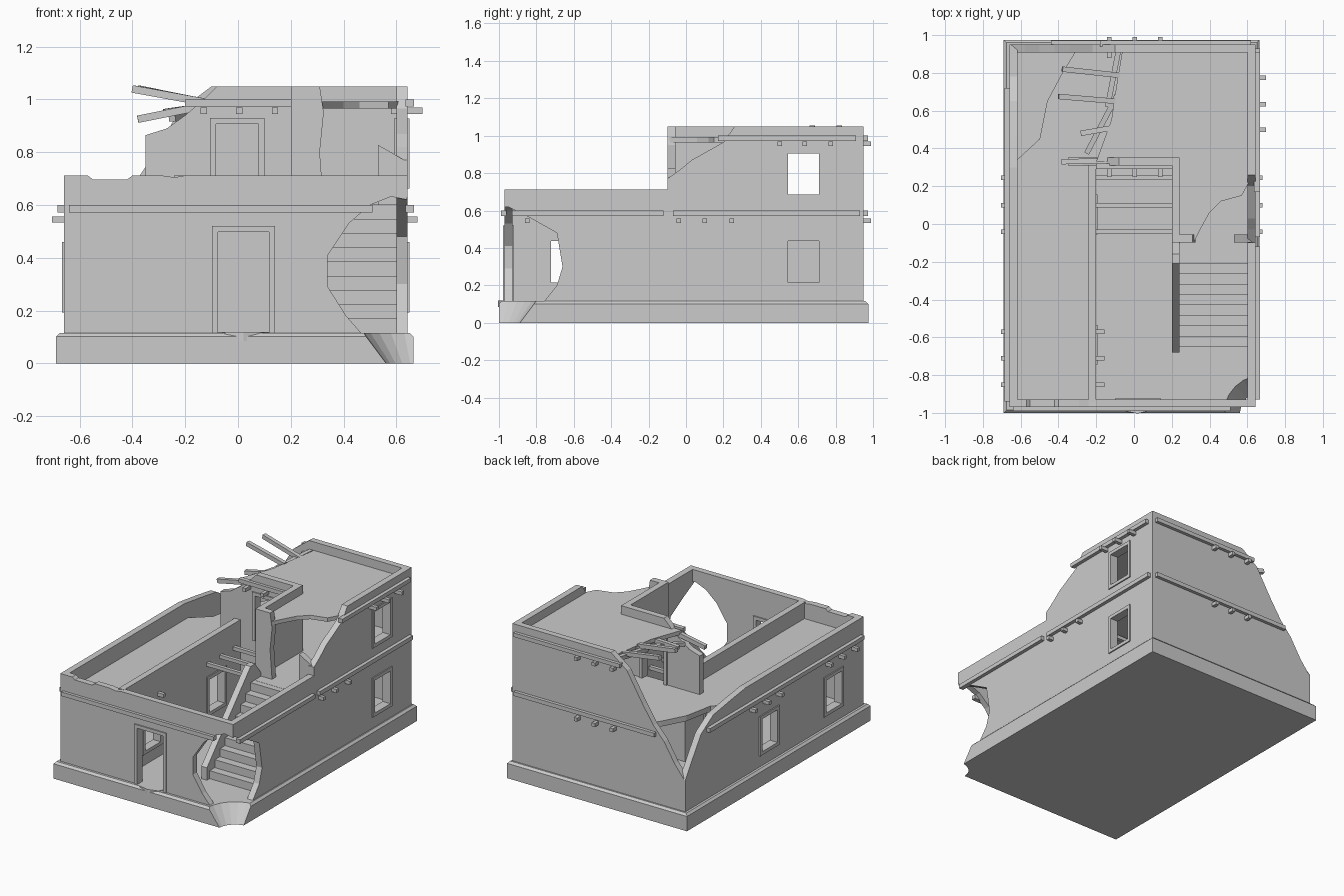
import bpy, bmesh
from mathutils import Vector


def finish(name, bm):
    bmesh.ops.recalc_face_normals(bm, faces=bm.faces)
    me = bpy.data.meshes.new(name)
    bm.to_mesh(me)
    bm.free()
    ob = bpy.data.objects.new(name, me)
    bpy.context.collection.objects.link(ob)
    return ob


def slab(name, axis, pts, a, b):
    """Extrude a 2D outline along an axis from a to b."""
    to3 = {'x': lambda u, v, w: (w, u, v), 'y': lambda u, v, w: (u, w, v), 'z': lambda u, v, w: (u, v, w)}[axis]
    bm = bmesh.new()
    lo = [bm.verts.new(to3(u, v, a)) for u, v in pts]
    hi = [bm.verts.new(to3(u, v, b)) for u, v in pts]
    bm.faces.new(lo)
    bm.faces.new(hi)
    n = len(pts)
    for i in range(n):
        j = (i + 1) % n
        bm.faces.new((lo[i], lo[j], hi[j], hi[i]))
    return finish(name, bm)


def rect(u0, u1, v0, v1):
    return [(u0, v0), (u1, v0), (u1, v1), (u0, v1)]


def box(name, x0, x1, y0, y1, z0, z1):
    return slab(name, 'z', rect(x0, x1, y0, y1), z0, z1)


def cut(ob, cutter):
    cutter.hide_render = True
    m = ob.modifiers.new("cut", 'BOOLEAN')
    m.operation, m.object, m.solver = 'DIFFERENCE', cutter, 'EXACT'
    bpy.context.view_layer.objects.active = ob
    bpy.ops.object.modifier_apply(modifier=m.name)
    bpy.data.objects.remove(cutter)


def opening(wall, name, axis, u0, u1, v0, v1, a, b, sill=True):
    """Cut a framed hole in a wall lying between a and b on the axis."""
    cut(wall, slab("cutter", axis, rect(u0, u1, v0, v1), a - 0.1, b + 0.1))
    t, p = 0.023, 0.008
    if sill:
        outer = rect(u0 - t, u1 + t, v0 - t, v1 + t)
        fr = slab(name, axis, outer, a - p, b + p)
        cut(fr, slab("cutter", axis, rect(u0, u1, v0, v1), a - 0.1, b + 0.1))
    else:
        slab(name, axis, [(u0 - t, v0), (u0, v0), (u0, v1), (u1, v1), (u1, v0), (u1 + t, v0),
                          (u1 + t, v1 + t), (u0 - t, v1 + t)], a - p, b + p)


def beam(name, p, q, r=0.012):
    """Square timber between two points."""
    p, q = Vector(p), Vector(q)
    d = (q - p).normalized()
    s = d.cross(Vector((0, 0, 1))).normalized() * r
    u = s.cross(d).normalized() * r
    bm = bmesh.new()
    ends = [[bm.verts.new(c + s * i + u * j) for i, j in ((-1, -1), (1, -1), (1, 1), (-1, 1))] for c in (p, q)]
    for e in ends:
        bm.faces.new(e)
    for i in range(4):
        j = (i + 1) % 4
        bm.faces.new((ends[0][i], ends[0][j], ends[1][j], ends[1][i]))
    return finish(name, bm)


# Plinth with chamfered top edge and broken corner
plinth = box("plinth", -0.69, 0.665, -1.0, 0.975, 0, 0.115)
bv = plinth.modifiers.new("chamfer", 'BEVEL')
bv.width, bv.segments, bv.limit_method = 0.014, 1, 'WEIGHT'
attr = plinth.data.attributes.new("bevel_weight_edge", 'FLOAT', 'EDGE')
for e in plinth.data.edges:
    if all(plinth.data.vertices[v].co.z > 0.1 for v in e.vertices):
        attr.data[e.index].value = 1.0
bpy.context.view_layer.objects.active = plinth
bpy.ops.object.modifier_apply(modifier="chamfer")
bm = bmesh.new()
bmesh.ops.create_cone(bm, cap_ends=True, segments=24, radius1=0.11, radius2=0.23, depth=0.16)
bmesh.ops.translate(bm, verts=bm.verts, vec=(0.685, -1.01, 0.06))
cut(plinth, finish("cutter", bm))

# Front wall, broken at the right corner, with a doorway
front = slab("front_wall", 'y', [(-0.66, 0.1), (0.48, 0.1), (0.41, 0.18), (0.34, 0.29), (0.34, 0.41),
             (0.42, 0.53), (0.5, 0.6), (0.58, 0.632), (0.64, 0.62), (0.64, 0.712), (-0.2, 0.712), (-0.24, 0.705),
             (-0.29, 0.712), (-0.4, 0.712), (-0.42, 0.697), (-0.55, 0.697), (-0.57, 0.712), (-0.66, 0.712)],
             -0.97, -0.928)
opening(front, "front_door_frame", 'y', -0.075, 0.118, 0.09, 0.498, -0.97, -0.928, False)
slab("door_threshold", 'z', [(-0.075, -0.93), (0.118, -0.93), (0.09, -0.985), (0.02, -1.004), (-0.05, -0.99)], 0.085, 0.118)

# Right wall, rising to two storeys at the back
right = slab("right_wall", 'x', [(-0.77, 0.1), (0.95, 0.1), (0.95, 1.05), (0.26, 1.05), (0.2, 0.965),
             (0.03, 0.87), (-0.03, 0.82), (-0.1, 0.77), (-0.1, 0.712), (-0.97, 0.712), (-0.97, 0.63), (-0.85, 0.57),
             (-0.69, 0.48), (-0.66, 0.3), (-0.69, 0.2)], 0.6, 0.643)
for z0, z1, n in ((0.215, 0.437, "lower"), (0.685, 0.905, "upper")):
    opening(right, n + "_right_window_frame", 'x', 0.545, 0.71, z0, z1, 0.6, 0.643)

# Left wall and courtyard wall with facing windows
left = slab("left_wall", 'x', [(-0.97, 0.1), (0.95, 0.1), (0.95, 0.33), (0.87, 0.45), (0.78, 0.58), (0.65, 0.66),
            (0.46, 0.69), (0.3, 0.712), (-0.97, 0.712)], -0.66, -0.617)
court = slab("courtyard_wall", 'x', rect(-0.94, 0.34, 0.1, 0.712), -0.242, -0.2)
for wall, a, b in ((left, -0.66, -0.617), (court, -0.242, -0.2)):
    for y in (-0.64, 0.05):
        opening(wall, "side_window_frame", 'x', y - 0.082, y + 0.082, 0.215, 0.437, a, b)

# Back wall with collapsed left corner
slab("back_wall", 'y', [(-0.66, 0.1), (0.643, 0.1), (0.643, 1.05), (-0.1, 1.05), (-0.22, 0.96), (-0.34, 0.76),
     (-0.42, 0.64), (-0.5, 0.55), (-0.58, 0.42), (-0.66, 0.32)], 0.908, 0.95)

# Inner wall of the upper storey with doorway
inner = slab("inner_wall", 'y', [(-0.24, 0.1), (0.242, 0.1), (0.242, 1.05), (-0.08, 1.05), (-0.13, 1.0), (-0.2, 0.94),
             (-0.27, 0.89), (-0.35, 0.865), (-0.35, 0.59), (-0.24, 0.59)], 0.31, 0.352)
opening(inner, "upper_door_frame", 'y', -0.083, 0.078, 0.6, 0.907, 0.31, 0.352, False)

# Right room partition and broken front wall stubs
box("room_partition", 0.2, 0.242, -0.098, 0.34, 0.1, 1.05)
slab("room_front_wall", 'y', [(0.2, 0.1), (0.63, 0.1), (0.63, 0.77), (0.58, 0.8), (0.53, 0.828), (0.53, 0.6),
     (0.325, 0.6), (0.31, 0.8), (0.325, 0.95), (0.31, 1.05), (0.2, 1.05)], -0.098, -0.055)

# Upper floor and terrace around the courtyard, then the broken roof
slab("upper_floor", 'z', [(-0.63, -0.95), (-0.22, -0.95), (-0.22, 0.33), (0.22, 0.33), (0.22, -0.17), (0.62, -0.17),
     (0.62, 0.93), (-0.3, 0.93), (-0.38, 0.8), (-0.46, 0.65), (-0.5, 0.45), (-0.63, 0.33)], 0.565, 0.602)
slab("roof", 'z', [(-0.2, 0.33), (0.22, 0.33), (0.22, -0.07), (0.32, -0.09), (0.35, -0.03), (0.4, 0.06), (0.46, 0.12),
     (0.57, 0.15), (0.62, 0.24), (0.62, 0.93), (-0.06, 0.93), (-0.09, 0.75), (-0.12, 0.55)], 0.965, 0.992)

# Staircase with sloping side wall
steps = [(-0.65, 0.1)]
for i in range(9):
    z = 0.115 + (i + 1) * 0.054
    steps += [(-0.65 + i * 0.055, z), (-0.65 + (i + 1) * 0.055, z)]
slab("staircase", 'x', steps + [(-0.1, 0.601), (-0.1, 0.1)], 0.23, 0.61)
slab("stair_side_wall", 'x', [(-0.68, 0.1), (-0.08, 0.1), (-0.08, 0.6), (-0.16, 0.71), (-0.21, 0.71), (-0.68, 0.2)],
     0.2, 0.242)

# String-course bands on the outside walls
for n, c in {"front": (-0.64, 0.51, -0.99, -0.96, 0.572, 0.6), "left": (-0.685, -0.65, -0.94, 0.72, 0.572, 0.6),
             "right_front": (0.635, 0.667, -0.93, -0.12, 0.572, 0.6), "right_back": (0.635, 0.667, -0.07, 0.93, 0.572, 0.6),
             "back": (-0.44, 0.62, 0.94, 0.972, 0.572, 0.6), "right_top": (0.635, 0.667, 0.17, 0.91, 0.973, 1.0),
             "back_top": (-0.18, 0.62, 0.94, 0.972, 0.973, 1.0),
             "inner_top": (-0.2, 0.2, 0.29, 0.32, 0.973, 1.0)}.items():
    box(n + "_band", *c)

# Floor and roof joists poking through the walls
for y in (-0.85, -0.71, -0.57):
    beam("terrace_joist", (-0.705, y, 0.545), (-0.155, y, 0.545))
for y in (-0.04, 0.1, 0.245):
    beam("courtyard_joist", (-0.705, y, 0.545), (0.68, y, 0.545))
for y in (0.5, 0.635, 0.775):
    beam("roof_joist_end", (0.58, y, 0.957), (0.7, y, 0.957))
for x in (-0.13, 0.005, 0.14):
    for z in (0.545, 0.957):
        beam("back_joist_end", (x, 0.88, z), (x, 0.99, z))
    beam("inner_joist_end", (x, 0.25, 0.957), (x, 0.38, 0.957))

# Splintered roof timbers
for p, q in (((-0.38, 0.82, 1.04), (-0.06, 0.785, 0.975)), ((-0.4, 0.675, 1.04), (-0.1, 0.65, 0.985)),
             ((-0.28, 0.48, 0.95), (-0.11, 0.51, 0.975)), ((-0.25, 0.375, 0.93), (-0.09, 0.68, 0.975)),
             ((-0.38, 0.33, 0.925), (-0.08, 0.335, 0.985)), ((-0.14, 0.62, 0.96), (-0.08, 0.93, 0.98))):
    beam("broken_roof_timber", p, q, 0.014)
